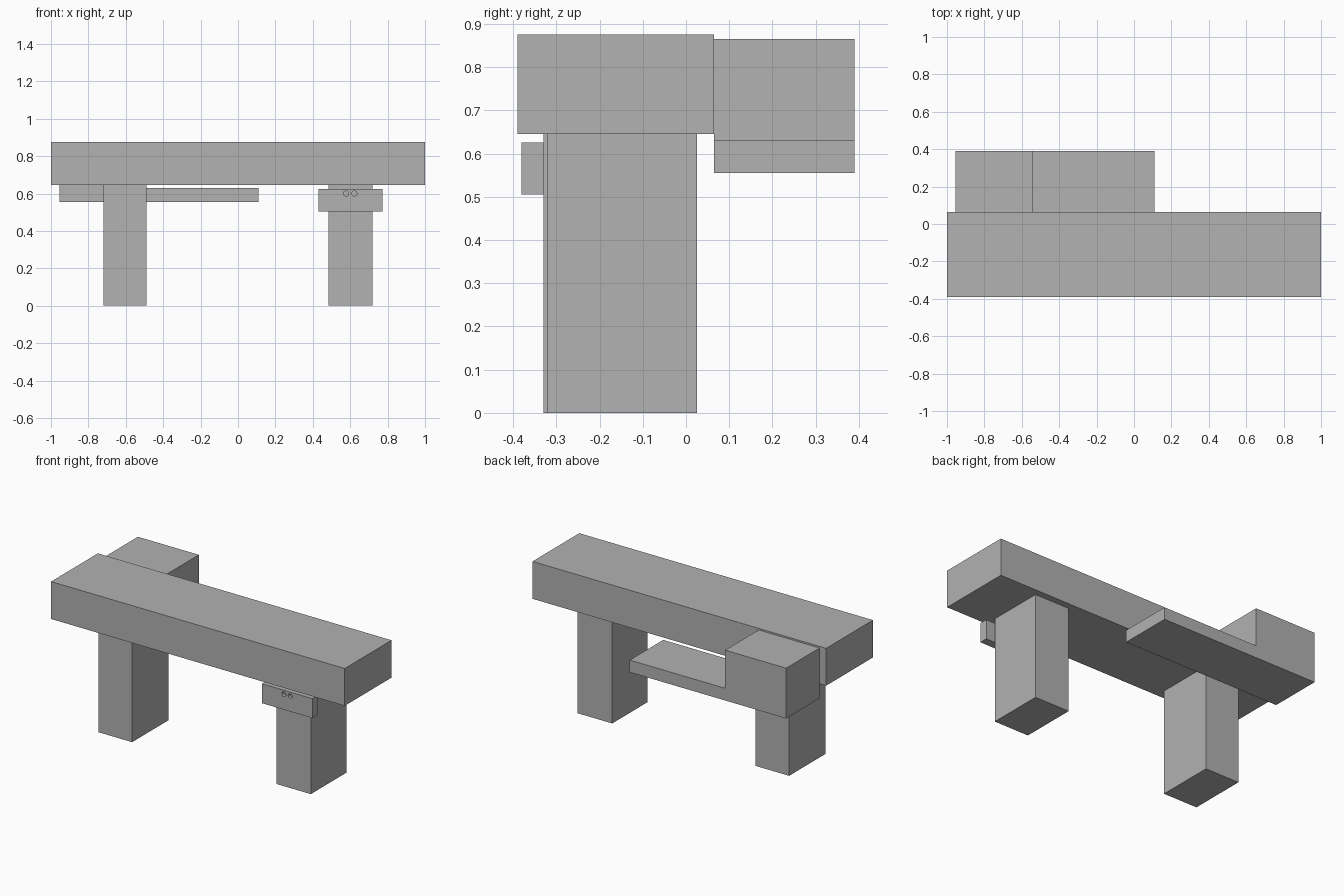
import bpy
import bmesh
from math import pi
from mathutils import Matrix, Vector

default = bpy.data.objects.get("Cube")
if default:
    bpy.data.objects.remove(default, do_unlink=True)

# Single stone grey
GREY = (0.445, 0.445, 0.445, 1)
grey = bpy.data.materials.new("light_grey")
grey.use_nodes = True
grey.diffuse_color = GREY
grey.node_tree.nodes["Principled BSDF"].inputs["Base Color"].default_value = GREY


def finish(name, bm):
    bmesh.ops.recalc_face_normals(bm, faces=bm.faces[:])
    mesh = bpy.data.meshes.new(name)
    bm.to_mesh(mesh)
    bm.free()
    mesh.materials.append(grey)
    obj = bpy.data.objects.new(name, mesh)
    bpy.context.collection.objects.link(obj)
    return obj


def box(name, low, high):
    low, high = Vector(low), Vector(high)
    bm = bmesh.new()
    bmesh.ops.create_cube(bm, size=1, matrix=Matrix.Translation((low + high) / 2)
                          @ Matrix.Diagonal((*(high - low), 1)))
    return finish(name, bm)


def extrude_profile(name, profile, y0, y1):
    bm = bmesh.new()
    face = bm.faces.new([bm.verts.new((x, y0, z)) for x, z in profile])
    grown = bmesh.ops.extrude_face_region(bm, geom=[face])["geom"]
    verts = [v for v in grown if isinstance(v, bmesh.types.BMVert)]
    bmesh.ops.translate(bm, verts=verts, vec=(0, y1 - y0, 0))
    return finish(name, bm)


# Main slab and its two legs
box("top_beam", (-1, -0.39, 0.645), (1, 0.065, 0.875))
box("right_leg", (-0.72, -0.33, 0), (-0.49, 0.025, 0.645))
box("left_leg", (0.485, -0.32, 0), (0.72, 0.025, 0.645))

# Stepped block behind the slab: low shelf rising to a tall end
extrude_profile("rear_stepped_block",
                [(-0.955, 0.555), (0.11, 0.555), (0.11, 0.63),
                 (-0.54, 0.63), (-0.54, 0.865), (-0.955, 0.865)], 0.065, 0.39)

# Small front plate with two drilled holes
plate = box("front_plate", (0.43, -0.38, 0.505), (0.772, -0.33, 0.625))
for side, x in (("right", 0.578), ("left", 0.622)):
    bm = bmesh.new()
    bmesh.ops.create_cone(bm, cap_ends=True, segments=24, radius1=0.014, radius2=0.014,
                          depth=0.04, matrix=Matrix.Translation((x, -0.38, 0.6))
                          @ Matrix.Rotation(pi / 2, 4, "X"))
    cutter = finish(side + "_hole_cutter", bm)
    cutter.hide_render = True
    cutter.hide_set(True)
    cutter.display_type = "WIRE"
    cut = plate.modifiers.new(side + "_hole", "BOOLEAN")
    cut.operation = "DIFFERENCE"
    cut.solver = "EXACT"
    cut.object = cutter

# Bake the holes and drop the cutters
bpy.context.view_layer.objects.active = plate
for name in [m.name for m in plate.modifiers]:
    cutter = plate.modifiers[name].object
    bpy.ops.object.modifier_apply(modifier=name)
    bpy.data.objects.remove(cutter, do_unlink=True)
